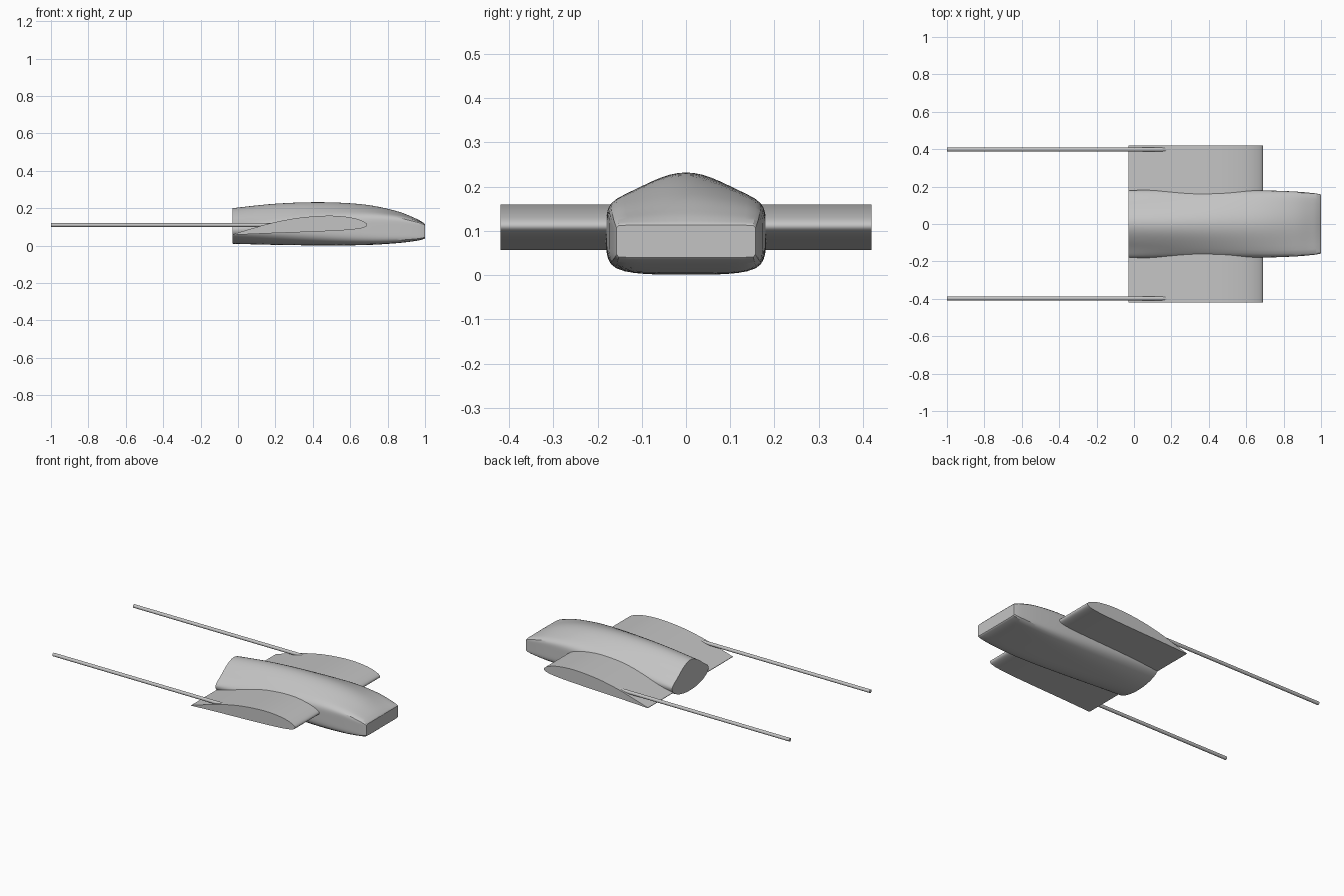
import bpy, bmesh, math

cube = bpy.data.objects.get("Cube")
if cube:
    bpy.data.objects.remove(cube, do_unlink=True)

grey = bpy.data.materials.new("light grey")
grey.use_nodes = True
grey.diffuse_color = (0.55, 0.55, 0.55, 1)
grey.node_tree.nodes["Principled BSDF"].inputs["Base Color"].default_value = (0.55, 0.55, 0.55, 1)


def loft(name, rings, angle=30):
    """Skin a list of equal closed rings and cap both ends."""
    bm = bmesh.new()
    loops = [[bm.verts.new(p) for p in ring] for ring in rings]
    n = len(loops[0])
    for a, b in zip(loops, loops[1:]):
        for i in range(n):
            j = (i + 1) % n
            bm.faces.new((a[i], a[j], b[j], b[i]))
    bm.faces.new(loops[0])
    bm.faces.new(loops[-1])
    bmesh.ops.recalc_face_normals(bm, faces=bm.faces)
    mesh = bpy.data.meshes.new(name)
    bm.to_mesh(mesh)
    bm.free()
    mesh.materials.append(grey)
    obj = bpy.data.objects.new(name, mesh)
    bpy.context.collection.objects.link(obj)
    bpy.ops.object.select_all(action='DESELECT')
    obj.select_set(True)
    bpy.context.view_layer.objects.active = obj
    bpy.ops.object.shade_smooth_by_angle(angle=math.radians(angle))
    return obj


def spline(points, steps):
    """Smooth interpolation through rows of numbers."""
    out = []
    for i in range(len(points) - 1):
        p0, p1, p2 = points[max(i - 1, 0)], points[i], points[i + 1]
        p3 = points[min(i + 2, len(points) - 1)]
        for k in range(steps):
            t = k / steps
            out.append([0.5 * (2 * b + (c - a) * t + (2 * a - 5 * b + 4 * c - d) * t * t
                               + (3 * b - a - 3 * c + d) * t ** 3)
                        for a, b, c, d in zip(p0, p1, p2, p3)])
    out.append(list(points[-1]))
    return out


# Body stations: x, half width, bottom, middle, shoulder, crown, roundness power
STATIONS = [
    (-0.03, 0.180, 0.010, 0.085, 0.140, 0.060, 2.0),
    (0.20, 0.182, 0.004, 0.090, 0.165, 0.059, 2.5),
    (0.45, 0.182, 0.001, 0.095, 0.182, 0.050, 3.5),
    (0.68, 0.180, 0.003, 0.095, 0.182, 0.037, 5.0),
    (0.85, 0.174, 0.013, 0.090, 0.163, 0.021, 7.0),
    (0.95, 0.166, 0.025, 0.083, 0.137, 0.008, 10.0),
    (0.99, 0.160, 0.034, 0.080, 0.121, 0.002, 16.0),
    (1.00, 0.157, 0.040, 0.078, 0.113, 0.000, 24.0),
]


def body_ring(x, w, low, mid, shoulder, crown, power, count=64):
    ring = []
    for i in range(count):
        t = math.tau * i / count
        c, s = math.cos(t), math.sin(t)
        r = (abs(c) ** power + abs(s) ** power) ** (-1 / power)
        u, v = r * c, r * s
        z = mid + v * ((shoulder - mid) if v > 0 else (mid - low))
        if v > 0:
            z += crown * math.cos(math.pi / 2 * min(1, abs(u))) ** 2 * min(1, v * 1.2)
        ring.append((x, w * u, z))
    return ring


loft("body", [body_ring(*row) for row in spline(STATIONS, 5)])

# Wing section, from the trailing edge over the top and back underneath
SECTION = [(-0.03, 0.060), (0.08, 0.093), (0.18, 0.121), (0.32, 0.148), (0.48, 0.160),
           (0.60, 0.151), (0.67, 0.130), (0.69, 0.110), (0.665, 0.094), (0.58, 0.083),
           (0.40, 0.074), (0.15, 0.065), (-0.03, 0.057)]
section = spline(SECTION, 4)

for side, label in ((1, "back"), (-1, "front")):
    loft(label + "_wing", [[(x, side * y, z) for x, z in section] for y in (0.10, 0.42)], 40)
    # Long thin rod let into the wing
    loft(label + "_rod", [[(x, side * 0.398 + 0.0105 * math.cos(math.tau * i / 16),
                            0.11 + 0.0105 * math.sin(math.tau * i / 16)) for i in range(16)]
                          for x in (-1.0, 0.18)])
